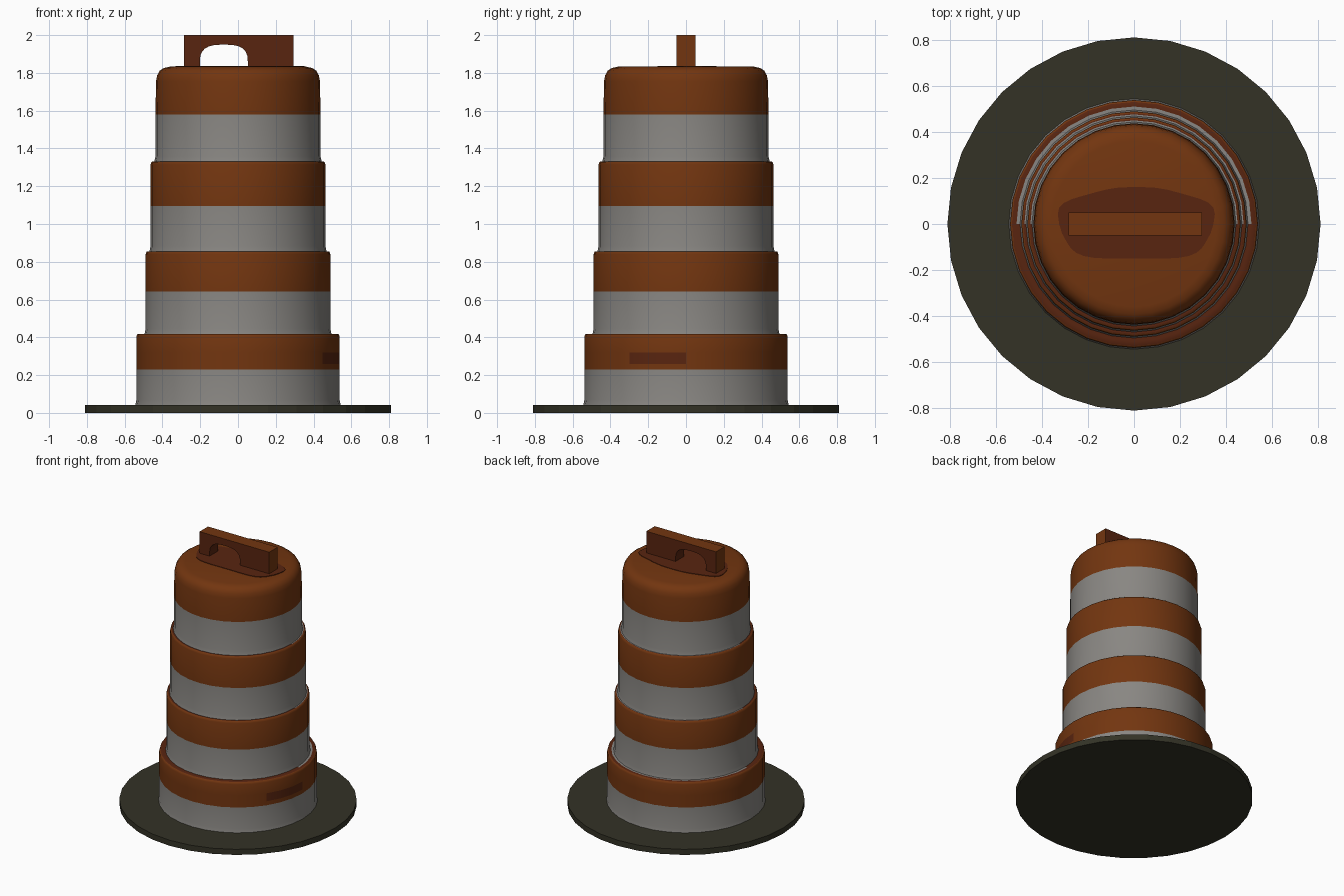
import bpy, bmesh, math

if "Cube" in bpy.data.objects:
    bpy.data.objects.remove(bpy.data.objects["Cube"])

def material(name, rgb):
    m = bpy.data.materials.new(name)
    m.diffuse_color = (*rgb, 1)
    m.use_nodes = True
    m.node_tree.nodes["Principled BSDF"].inputs["Base Color"].default_value = m.diffuse_color
    return m

ORANGE, WHITE, BROWN, RUBBER = range(4)
MATS = [material("orange_plastic", (0.17, 0.036, 0.005)),
        material("grey_white_band", (0.25, 0.24, 0.225)),
        material("brown_grime", (0.098, 0.018, 0.005)),
        material("dark_rubber", (0.033, 0.032, 0.019))]

def finish(name, bm, smooth=True):
    bmesh.ops.recalc_face_normals(bm, faces=bm.faces)
    me = bpy.data.meshes.new(name)
    bm.to_mesh(me)
    bm.free()
    for m in MATS:
        me.materials.append(m)
    ob = bpy.data.objects.new(name, me)
    bpy.context.collection.objects.link(ob)
    if smooth:
        bpy.ops.object.select_all(action='DESELECT')
        ob.select_set(True)
        bpy.context.view_layer.objects.active = ob
        bpy.ops.object.shade_smooth_by_angle(angle=math.radians(40))
    return ob

def lathe(name, rows, n=32, smooth=True):
    """rows: (radius, z, material of the strip above, or a rule of the angle)"""
    bm = bmesh.new()
    rings = []
    for r, z, _ in rows:
        if r == 0:
            rings.append([bm.verts.new((0, 0, z))] * n)
        else:
            rings.append([bm.verts.new((r * math.cos(math.tau * i / n),
                                        r * math.sin(math.tau * i / n), z)) for i in range(n)])
    for (_, _, mat), lo, hi in zip(rows, rings, rings[1:]):
        for i in range(n):
            j = (i + 1) % n
            f = bm.faces.new(dict.fromkeys((lo[i], lo[j], hi[j], hi[i])))
            f.material_index = mat(360 * (i + 0.5) / n) if callable(mat) else mat
    return finish(name, bm, smooth)

# Rubber base ring
lathe("rubber_base", [(0, 0, RUBBER), (0.81, 0, RUBBER), (0.81, 0.042, RUBBER), (0, 0.042, RUBBER)],
      smooth=False)

# Stepped drum: (radius, bottom, colour change, top)
tiers = [(0.538, 0.04, 0.23, 0.418), (0.489, 0.418, 0.643, 0.855),
         (0.463, 0.855, 1.095, 1.33), (0.437, 1.33, 1.58, 1.835)]
rear_white = lambda a: WHITE if a < 180 else BROWN
stain = lambda a: BROWN if 326 < a < 360 else ORANGE
rows = []
for k, (r, z0, zc, z1) in enumerate(tiers):
    rows += [(r + 0.006, z0, WHITE), (r, z0 + 0.028, WHITE), (r, zc, ORANGE)]
    if k == 0:
        rows += [(r, 0.26, stain), (r, 0.32, ORANGE)]
    if k < 3:
        inner = tiers[k + 1][0] + 0.006
        rows += [(r, z1 - 0.015, ORANGE), (r - 0.004, z1 - 0.003, ORANGE), (r - 0.008, z1, BROWN),
                 (inner + 0.35 * (r - inner), z1, rear_white)]
# Rounded lid
rows += [(0.434, 1.755, ORANGE), (0.428, 1.787, ORANGE), (0.414, 1.812, ORANGE),
         (0.392, 1.826, ORANGE), (0.36, 1.833, ORANGE), (0, 1.835, ORANGE)]
lathe("drum_body", rows)

# Grimy patch around the handle, a very thin plate
bm = bmesh.new()
patch = []
for i in range(40):
    a = math.tau * i / 40
    c, s = math.cos(a), math.sin(a)
    w = 1 + 0.04 * math.sin(5 * a)
    patch.append(bm.verts.new((0.01 + 0.335 * w * math.copysign(abs(c) ** 0.8, c),
                               0.155 * w * math.copysign(abs(s) ** 0.7, s), 1.8375)))
face = bm.faces.new(patch)
low = bmesh.ops.extrude_face_region(bm, geom=[face])
for v in low["geom"]:
    if isinstance(v, bmesh.types.BMVert):
        v.co.z -= 0.005
for f in bm.faces:
    f.material_index = BROWN
finish("lid_grime", bm, smooth=False)

# Carry handle with an arched opening set to one side
L, R, B, T = -0.285, 0.295, 1.828, 2.0
outline = [(L, B), (L, T), (R, T), (R, B), (0.052, B)]
for i in range(13):
    a = math.pi * i / 12
    c, s = math.cos(a), math.sin(a)
    outline.append((-0.075 + 0.127 * math.copysign(abs(c) ** 0.7, c), 1.86 + 0.09 * s ** 0.75 if s > 1e-6 else 1.86))
outline.append((-0.202, B))
bm = bmesh.new()
front = [bm.verts.new((x, -0.05, z)) for x, z in outline]
back = [bm.verts.new((x, 0.05, z)) for x, z in outline]
bm.faces.new(front).material_index = BROWN
bm.faces.new(back[::-1]).material_index = BROWN
n = len(outline)
for i in range(n):
    j = (i + 1) % n
    f = bm.faces.new((front[i], front[j], back[j], back[i]))
    f.material_index = ORANGE if i < 3 else BROWN
finish("carry_handle", bm)
